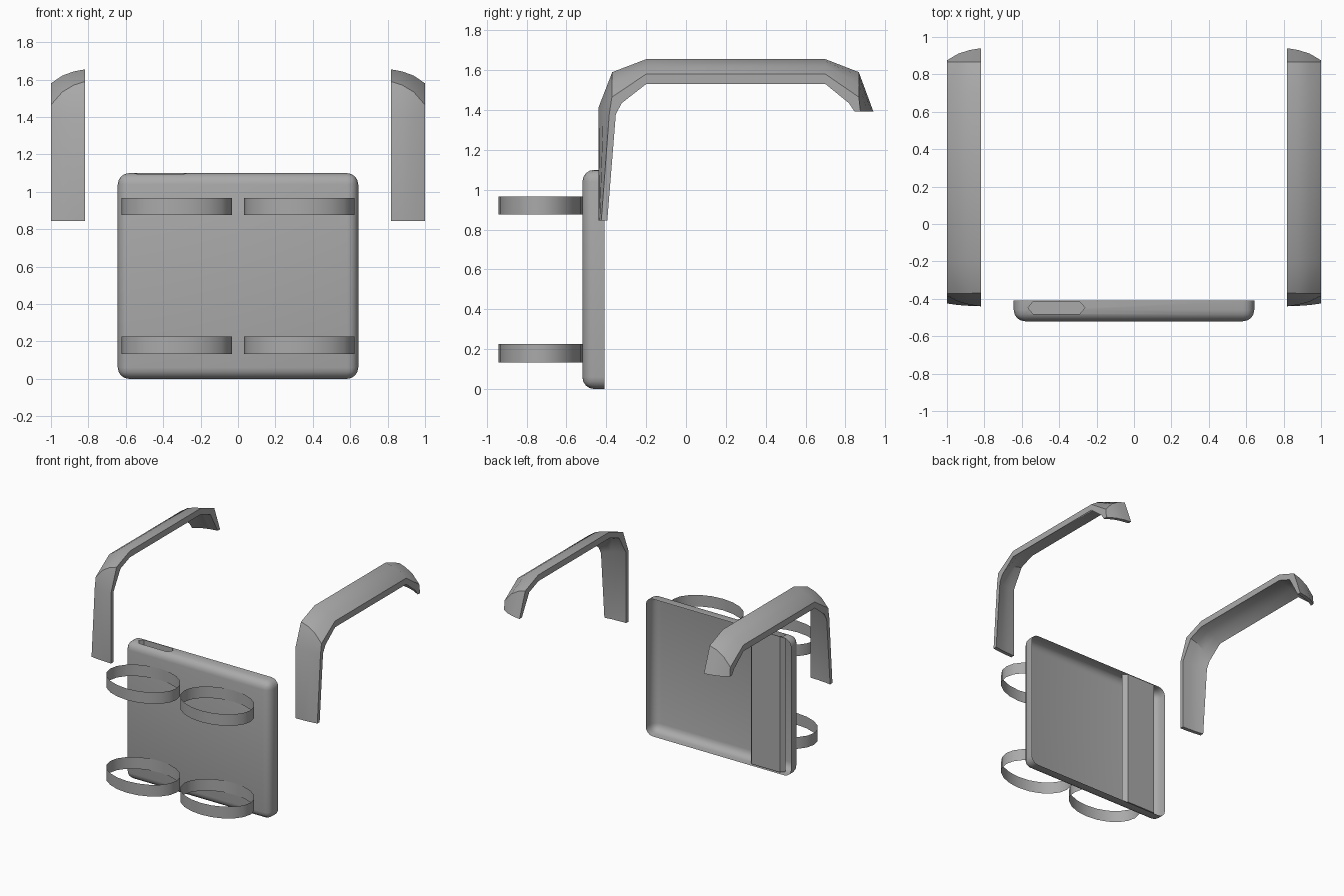
import bpy, bmesh, math

cube = bpy.data.objects.get("Cube")
if cube:
    bpy.data.objects.remove(cube, do_unlink=True)

grey = bpy.data.materials.new("plain_grey")
grey.use_nodes = True
COLOR = (0.4, 0.4, 0.4, 1)
grey.diffuse_color = COLOR
grey.node_tree.nodes["Principled BSDF"].inputs["Base Color"].default_value = COLOR


def make_object(name, bm, angle=30):
    mesh = bpy.data.meshes.new(name)
    bm.to_mesh(mesh)
    bm.free()
    obj = bpy.data.objects.new(name, mesh)
    bpy.context.collection.objects.link(obj)
    mesh.materials.append(grey)
    smooth(obj, angle)
    return obj


def smooth(obj, angle=30):
    bpy.ops.object.select_all(action='DESELECT')
    obj.select_set(True)
    bpy.context.view_layer.objects.active = obj
    bpy.ops.object.shade_smooth_by_angle(angle=math.radians(angle))


def prism(outline, z0, z1):
    """Closed vertical prism from an (x, y) outline."""
    bm = bmesh.new()
    base = bm.faces.new([bm.verts.new((x, y, z0)) for x, y in outline])
    top = bmesh.ops.extrude_face_region(bm, geom=[base])["geom"]
    bmesh.ops.translate(bm, vec=(0, 0, z1 - z0),
                        verts=[v for v in top if isinstance(v, bmesh.types.BMVert)])
    bmesh.ops.recalc_face_normals(bm, faces=bm.faces)
    return bm


# Back shell: rounded box, sharp at the rear rim
BACK, FRONT, HALF, TOP = -0.41, -0.52, 0.643, 1.1
bm = prism([(-HALF, FRONT), (HALF, FRONT), (HALF, BACK), (-HALF, BACK)], 0, TOP)
rounded = [e for e in bm.edges if min(v.co.y for v in e.verts) < BACK - 0.01]
bmesh.ops.bevel(bm, geom=rounded, offset=0.06, segments=4, profile=0.5,
                affect='EDGES', clamp_overlap=True)
shell = make_object("back_shell", bm, 40)

# Six-sided pocket running down inside the shell
pocket = [(-0.567, -0.448), (-0.54, -0.48), (-0.29, -0.48),
          (-0.262, -0.448), (-0.29, -0.416), (-0.54, -0.416)]
cutter = make_object("pocket_cutter", prism(pocket, 0.01, 1.3))
cutter.hide_render = True
cut = shell.modifiers.new("pocket", 'BOOLEAN')
cut.operation = 'DIFFERENCE'
cut.solver = 'EXACT'
cut.object = cutter
bpy.context.view_layer.objects.active = shell
bpy.ops.object.modifier_apply(modifier=cut.name)
bpy.data.objects.remove(cutter, do_unlink=True)

# Open the rear of the shell
bm = bmesh.new()
bm.from_mesh(shell.data)
rear = [f for f in bm.faces if all(v.co.y > BACK - 0.002 for v in f.verts)]
bmesh.ops.delete(bm, geom=rear, context='FACES')
bm.to_mesh(shell.data)
bm.free()
smooth(shell, 40)


# Holding rings: thin oval bands in front of the shell
def ring(name, cx, z0, z1, sides=20):
    bm = bmesh.new()
    loops = []
    for z in (z0, z1):
        angles = [2 * math.pi * i / sides for i in range(sides)]
        loops.append([bm.verts.new((cx + 0.295 * math.cos(a),
                                    -0.73 + 0.21 * math.sin(a), z)) for a in angles])
    for i in range(sides):
        j = (i + 1) % sides
        bm.faces.new((loops[0][i], loops[0][j], loops[1][j], loops[1][i]))
    return make_object(name, bm)


for side, cx in (("left", 0.328), ("right", -0.328)):
    ring("upper_ring_" + side, cx, 0.875, 0.967)
    ring("lower_ring_" + side, cx, 0.133, 0.227)

# Shoulder straps: (y, z) of inner edge, of outer edge, and thickness offset
STATIONS = [
    ((-0.44, 0.845), (-0.425, 0.845), (0.03, 0)),
    ((-0.44, 1.41), (-0.385, 1.38), (0.033, 0)),
    ((-0.37, 1.59), (-0.372, 1.465), (0.05, -0.03)),
    ((-0.2, 1.655), (-0.2, 1.58), (0, -0.05)),
    ((0.7, 1.655), (0.7, 1.58), (0, -0.05)),
    ((0.867, 1.59), (0.867, 1.465), (-0.05, -0.03)),
    ((0.94, 1.393), (0.875, 1.393), (-0.03, 0)),
]
CURVE = [(0, 0), (0.33, 0.15), (0.67, 0.45), (1, 1)]


def strap(name, sign):
    bm = bmesh.new()
    sections = []
    for inner, outer, off in STATIONS:
        def row(dy, dz):
            return [bm.verts.new((sign * (0.817 + 0.183 * t),
                                  inner[0] + (outer[0] - inner[0]) * f + dy,
                                  inner[1] + (outer[1] - inner[1]) * f + dz))
                    for t, f in CURVE]
        sections.append(row(0, 0) + row(*off)[::-1])
    count = len(sections[0])
    for a, b in zip(sections, sections[1:]):
        for i in range(count):
            j = (i + 1) % count
            bm.faces.new((a[i], a[j], b[j], b[i]))
    # End caps as quads across the thickness
    for s in (sections[0], sections[-1]):
        for i in range(len(CURVE) - 1):
            bm.faces.new((s[i], s[i + 1], s[count - 2 - i], s[count - 1 - i]))
    bmesh.ops.recalc_face_normals(bm, faces=bm.faces)
    return make_object(name, bm)


strap("left_strap", 1)
strap("right_strap", -1)
